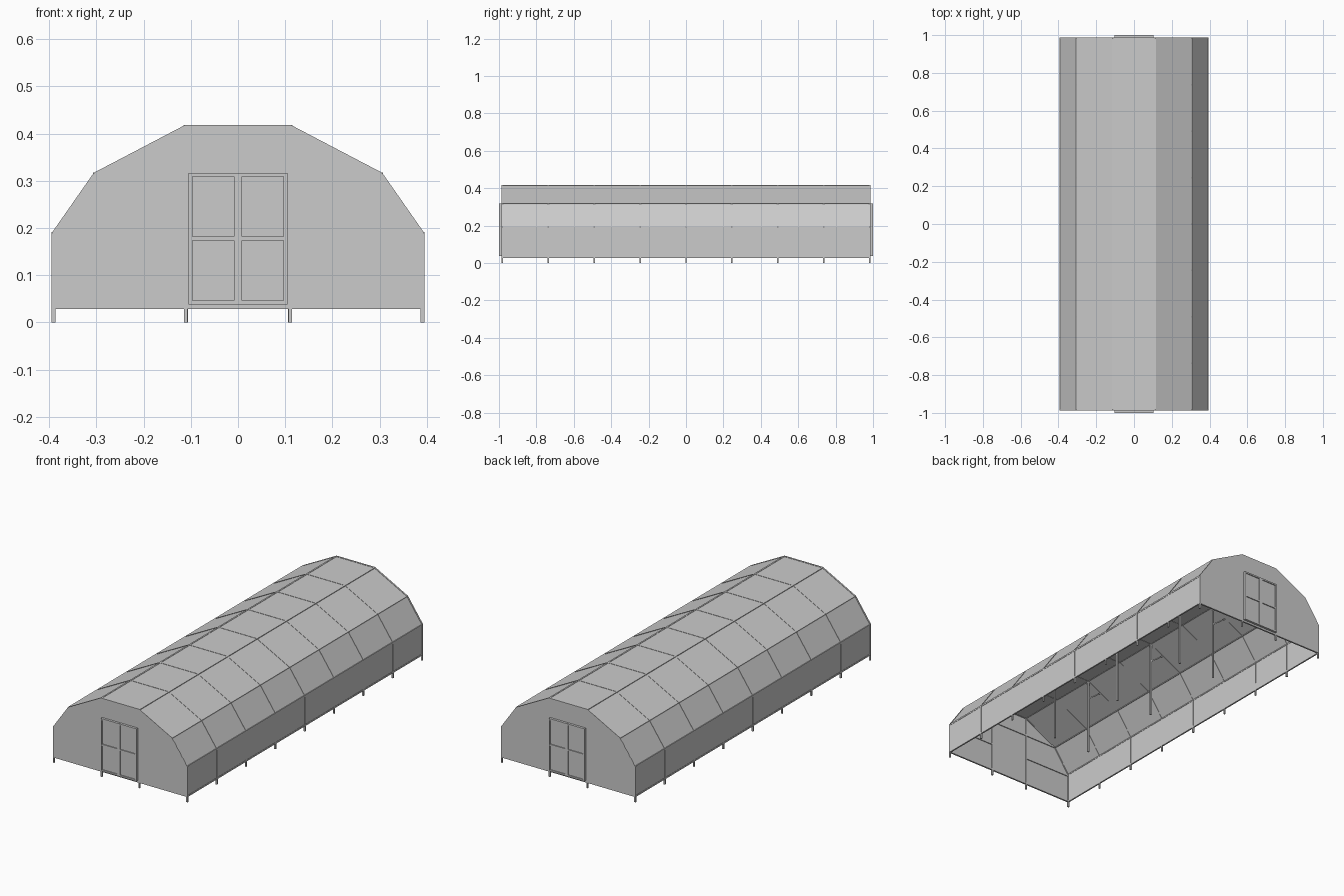
import bpy, bmesh
from mathutils import Vector, Matrix

if "Cube" in bpy.data.objects:
    bpy.data.objects.remove(bpy.data.objects["Cube"])

T = 0.008                     # tube thickness
L = 0.983                     # y of the end frames
RIBS = [-L + i * L / 4 for i in range(9)]
HALF = [(0.391, 0.032), (0.391, 0.188), (0.303, 0.314), (0.112, 0.414)]
PROFILE = HALF + [(-x, z) for x, z in reversed(HALF)]


def finish(name, bm):
    me = bpy.data.meshes.new(name)
    bm.to_mesh(me)
    bm.free()
    ob = bpy.data.objects.new(name, me)
    bpy.context.collection.objects.link(ob)
    return ob


def beam(bm, p, q, w=T):
    """Square tube from p to q, with one side kept parallel to the y or x axis."""
    p, q = Vector(p), Vector(q)
    d = (q - p).normalized()
    side = Vector((1, 0, 0)) if abs(d.y) > 0.9 else Vector((0, 1, 0))
    up = d.cross(side)
    m = Matrix((side * w, up * w, d * (q - p).length)).transposed().to_4x4()
    m.translation = (p + q) / 2
    bmesh.ops.create_cube(bm, size=1, matrix=m)


def box(bm, x0, x1, y0, y1, z0, z1):
    m = Matrix.Diagonal((x1 - x0, abs(y1 - y0), z1 - z0, 1))
    m.translation = ((x0 + x1) / 2, (y0 + y1) / 2, (z0 + z1) / 2)
    bmesh.ops.create_cube(bm, size=1, matrix=m)


# Arched ribs with feet
bm = bmesh.new()
for y in RIBS:
    for (x0, z0), (x1, z1) in zip(PROFILE, PROFILE[1:]):
        beam(bm, (x0, y, z0), (x1, y, z1))
    for x in (-0.391, 0.391):
        beam(bm, (x, y, 0), (x, y, 0.034))
finish("arched_ribs", bm)

# Lengthwise rails at every corner of the arch
bm = bmesh.new()
for x, z in PROFILE:
    beam(bm, (x, -L, z), (x, L, z))
finish("lengthwise_rails", bm)

# Inner support posts with knee braces under every second rib
bm = bmesh.new()
for y in RIBS[2:7:2]:
    for s in (-1, 1):
        beam(bm, (s * 0.11, y, 0), (s * 0.11, y, 0.414))
        beam(bm, (s * 0.11, y, 0.31), (s * 0.19, y, 0.372), 0.006)
finish("inner_posts", bm)

# Roof and side covering
bm = bmesh.new()
rows = [[bm.verts.new((x, y, z)) for x, z in PROFILE] for y in RIBS]
for a, b in zip(rows, rows[1:]):
    for i in range(len(PROFILE) - 1):
        bm.faces.new((a[i], a[i + 1], b[i + 1], b[i]))
bmesh.ops.recalc_face_normals(bm, faces=bm.faces)
cover = finish("covering", bm)
thick = cover.modifiers.new("thickness", "SOLIDIFY")
thick.thickness = 0.005
thick.offset = 0

for name, s in (("front", -1), ("back", 1)):
    # End wall sheet
    bm = bmesh.new()
    outer = [(0.394, 0.028), (0.394, 0.189), (0.305, 0.317), (0.113, 0.418)]
    outer += [(-x, z) for x, z in reversed(outer)]
    face = bm.faces.new([bm.verts.new((x, s * 0.9835, z)) for x, z in outer])
    out = bmesh.ops.extrude_face_region(bm, geom=[face])
    vs = [v for v in out["geom"] if isinstance(v, bmesh.types.BMVert)]
    bmesh.ops.translate(bm, verts=vs, vec=(0, s * 0.004, 0))
    bmesh.ops.recalc_face_normals(bm, faces=bm.faces)
    finish(name + "_end_wall", bm)

    # End wall framing
    bm = bmesh.new()
    y = s * L
    for x in (-0.111, 0.111):
        beam(bm, (x, y, 0), (x, y, 0.414))
    for k in (-1, 1):
        beam(bm, (k * 0.391, y, 0.18), (k * 0.111, y, 0.18))
    beam(bm, (-0.303, y, 0.314), (0.303, y, 0.314))
    beam(bm, (-0.391, y, 0.032), (0.391, y, 0.032))
    finish(name + "_end_frame", bm)

    # Double door: two framed leaves with a cross rail and recessed panes
    for leaf, c in (("left", -0.0525), ("right", 0.0525)):
        bm = bmesh.new()
        y0, y1 = s * 0.986, s * 1.0
        a, b = c - 0.052, c + 0.052
        box(bm, a, a + 0.008, y0, y1, 0.038, 0.317)
        box(bm, b - 0.008, b, y0, y1, 0.038, 0.317)
        for z in (0.038, 0.1735, 0.309):
            box(bm, a + 0.008, b - 0.008, y0, y1, z, z + 0.008)
        box(bm, a + 0.004, b - 0.004, s * 0.991, s * 0.995, 0.042, 0.313)
        finish(f"{name}_door_{leaf}", bm)
